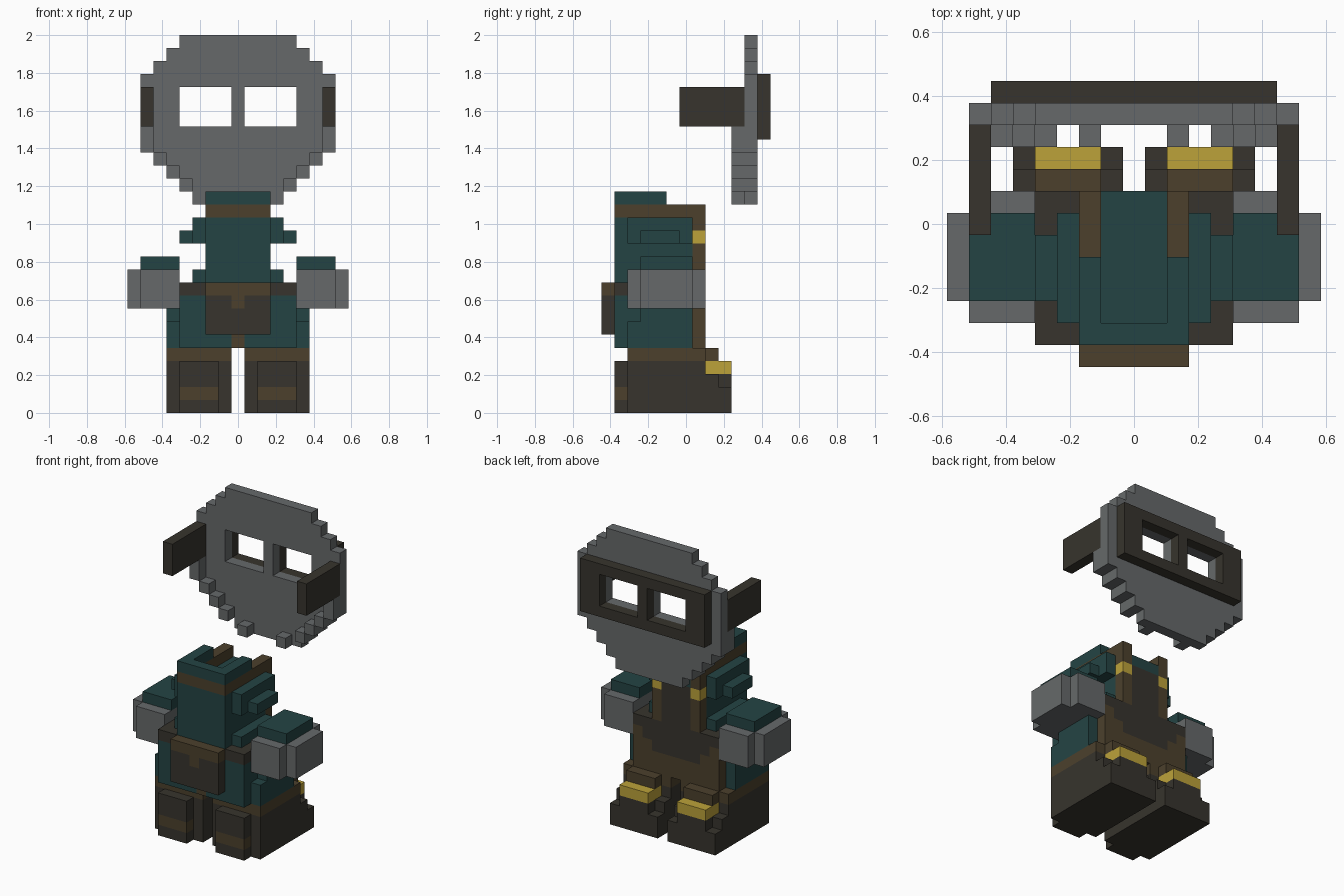
import bpy, bmesh
from mathutils import Vector

if "Cube" in bpy.data.objects:
    bpy.data.objects.remove(bpy.data.objects["Cube"])

V = 2 / 29                      # block size
CENTRE = Vector((8.5, 6.5, 0))  # middle of the block grid


def linear(c):
    c /= 255
    return c / 12.92 if c <= 0.04045 else ((c + 0.055) / 1.055) ** 2.4


mats = []
for name, rgb in (("grey metal", (102, 105, 106)), ("teal cloth", (36, 68, 68)),
                  ("dark leather", (55, 52, 45)), ("brown leather", (76, 64, 44)),
                  ("yellow buckle", (188, 162, 58))):
    m = bpy.data.materials.new(name)
    m.diffuse_color = (*[linear(c) for c in rgb], 1)
    m.use_nodes = True
    m.node_tree.nodes["Principled BSDF"].inputs["Base Color"].default_value = m.diffuse_color
    mats.append(m)
GREY, TEAL, DARK, BROWN, YELLOW = range(5)
CUT = None

parts = {}
filled = set()


def part(name, *boxes):
    """Fill blocks box by box (colour, x0, x1, y0, y1, z0, z1), mirrored in x; later boxes win."""
    cells = parts.setdefault(name, {})
    for col, x0, x1, y0, y1, z0, z1 in boxes:
        for x in range(x0, x1):
            for y in range(y0, y1):
                for z in range(z0, z1):
                    for c in ((x, y, z), (16 - x, y, z)):
                        if col is CUT:
                            cells.pop(c, None)
                        else:
                            cells[c] = col
    filled.update(cells)


def build(name, cells):
    """Make one mesh from the exposed sides of the blocks."""
    bm = bmesh.new()
    for c, col in cells.items():
        for axis in range(3):
            for s in (-1, 1):
                n = list(c)
                n[axis] += s
                if tuple(n) in filled:
                    continue
                d = Vector((0, 0, 0))
                d[axis] = s * 0.5
                u = Vector((0, 0, 0))
                u[(axis + 1) % 3] = 0.5
                w = Vector((0, 0, 0))
                w[(axis + 2) % 3] = 0.5 * s
                mid = Vector(c) + Vector((0.5, 0.5, 0.5)) + d - CENTRE
                f = bm.faces.new([bm.verts.new((mid + k) * V)
                                  for k in (-u - w, u - w, u + w, -u + w)])
                f.material_index = col
    bmesh.ops.remove_doubles(bm, verts=bm.verts, dist=1e-4)
    bmesh.ops.dissolve_limit(bm, angle_limit=0.01, verts=bm.verts, edges=bm.edges,
                             delimit={'MATERIAL'})
    me = bpy.data.meshes.new(name)
    bm.to_mesh(me)
    bm.free()
    for m in mats:
        me.materials.append(m)
    bpy.context.collection.objects.link(bpy.data.objects.new(name, me))


# round face plate, one row span at a time, with eye holes
rows = [(5, 16, 17), (4, 17, 18), (3, 18, 19), (2, 19, 20),
        (1, 20, 26), (2, 26, 27), (3, 27, 28), (4, 28, 29)]
part("mask_plate", *[(GREY, x, 9, 11, 12, z0, z1) for x, z0, z1 in rows],
     (CUT, 4, 8, 11, 12, 22, 25))
# raised lower rim of the plate
part("mask_rim", (GREY, 1, 2, 10, 11, 20, 22),
     *[(GREY, x, x + 1, 10, 11, z, z + 1) for x, z in ((2, 19), (3, 18), (4, 17), (6, 16))])
part("goggle_frame", (DARK, 2, 9, 12, 13, 21, 26), (CUT, 4, 8, 12, 13, 22, 25))
part("goggle_strap", (DARK, 1, 2, 6, 11, 22, 25))

# torso with waist, shoulders and collar
part("torso", (TEAL, 6, 9, 1, 7, 10, 15), (TEAL, 5, 6, 2, 7, 10, 11),
     (TEAL, 7, 9, 7, 8, 14, 15))
part("shoulder", (TEAL, 5, 6, 2, 7, 13, 15), (TEAL, 4, 5, 3, 6, 13, 14))
part("collar", (BROWN, 6, 9, 1, 8, 15, 16), (TEAL, 6, 9, 1, 5, 16, 17),
     (CUT, 7, 9, 2, 8, 15, 17))

# hips, belt and pouch
part("hips", (TEAL, 4, 9, 1, 7, 5, 9), (TEAL, 3, 4, 2, 7, 5, 7),
     (TEAL, 3, 4, 3, 7, 7, 8), (BROWN, 8, 9, 1, 7, 5, 6))
part("belt", (DARK, 4, 9, 1, 8, 9, 10))
part("pouch", (DARK, 6, 9, 0, 1, 6, 9), (BROWN, 6, 9, 0, 1, 9, 10),
     (BROWN, 8, 9, 0, 1, 8, 9))

# overalls panel with straps and buttons
part("overalls_panel", (BROWN, 4, 9, 7, 8, 5, 9), (DARK, 5, 9, 7, 8, 8, 9),
     (DARK, 6, 9, 7, 8, 7, 8), (DARK, 7, 9, 7, 8, 10, 14))
part("overalls_strap", (BROWN, 6, 7, 7, 8, 10, 15), (YELLOW, 6, 7, 7, 8, 13, 14))

# gloves with sleeve caps
part("glove", (GREY, 1, 4, 2, 8, 8, 11), (GREY, 0, 1, 3, 7, 8, 11))
part("sleeve", (TEAL, 1, 4, 3, 7, 11, 12))

# trouser cuffs and buckled boots
part("cuff", (BROWN, 3, 8, 2, 8, 4, 5), (BROWN, 4, 7, 8, 9, 4, 5))
part("boot", (DARK, 3, 8, 2, 8, 0, 4), (DARK, 4, 7, 1, 2, 0, 4),
     (BROWN, 4, 7, 1, 2, 1, 2), (DARK, 3, 8, 8, 9, 0, 3),
     (DARK, 3, 8, 9, 10, 0, 2), (DARK, 4, 7, 9, 10, 2, 3))
part("boot_buckle", (YELLOW, 4, 7, 8, 10, 3, 4))

for name, cells in parts.items():
    build(name, cells)
